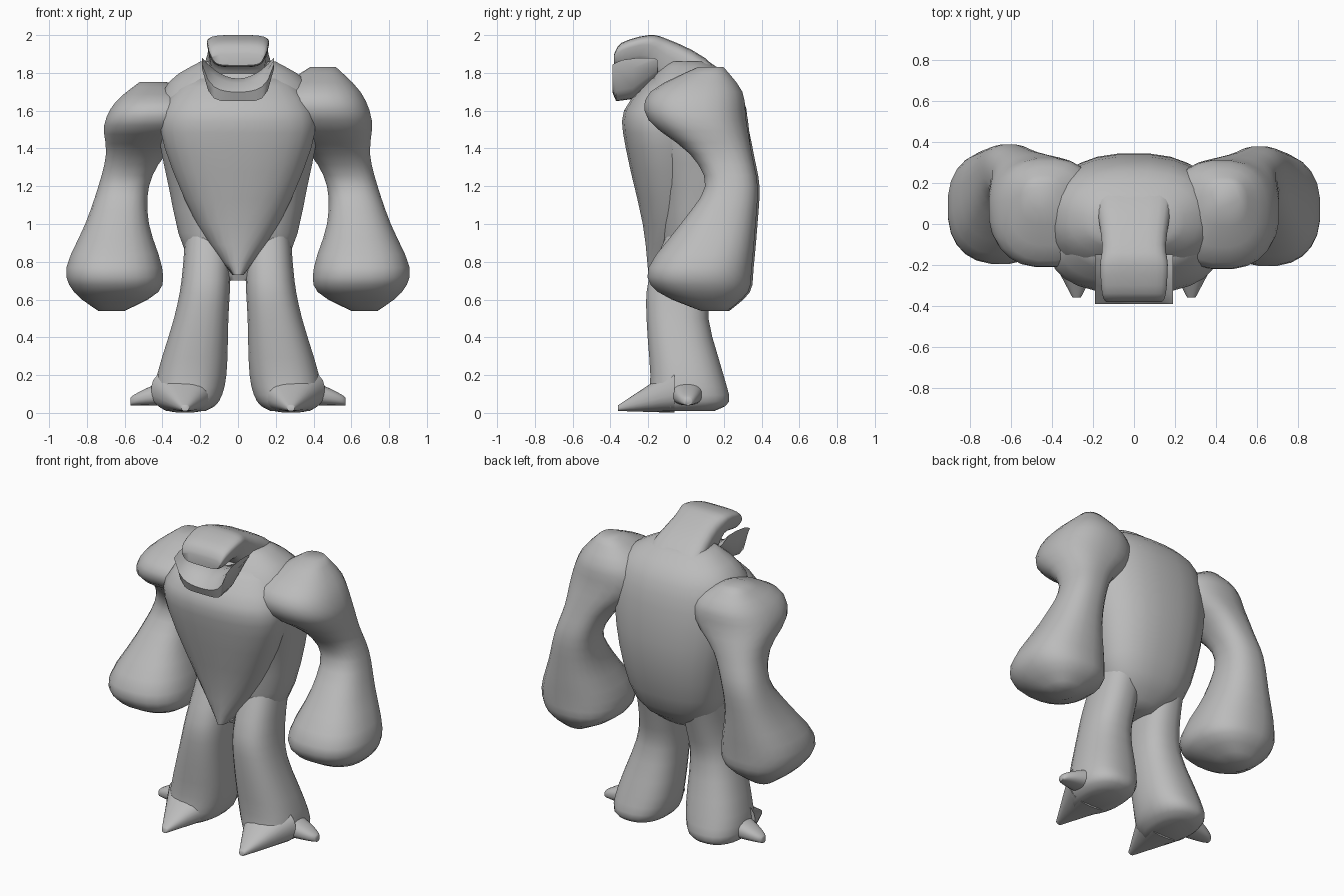
import bpy, bmesh, math

if "Cube" in bpy.data.objects:
    bpy.data.objects.remove(bpy.data.objects["Cube"], do_unlink=True)

grey = (.5, .5, .5, 1)
stone = bpy.data.materials.new("stone_grey")
stone.use_nodes = True
stone.diffuse_color = grey
for node in stone.node_tree.nodes:
    if node.type == "BSDF_PRINCIPLED":
        node.inputs["Base Color"].default_value = grey


def skin(name, loops):
    """Bridge a list of equal point loops, cap both ends and shade smooth."""
    bm = bmesh.new()
    rows = [[bm.verts.new(point) for point in loop] for loop in loops]
    for lower, upper in zip(rows, rows[1:]):
        for i in range(len(lower)):
            bm.faces.new((lower[i - 1], lower[i], upper[i], upper[i - 1]))
    bm.faces.new(rows[0])
    bm.faces.new(rows[-1])
    bmesh.ops.recalc_face_normals(bm, faces=bm.faces)
    mesh = bpy.data.meshes.new(name)
    bm.to_mesh(mesh)
    bm.free()
    mesh.materials.append(stone)
    obj = bpy.data.objects.new(name, mesh)
    bpy.context.collection.objects.link(obj)
    bpy.ops.object.select_all(action="DESELECT")
    obj.select_set(True)
    bpy.context.view_layer.objects.active = obj
    bpy.ops.object.shade_smooth_by_angle(angle=math.radians(60))


def flow(rings, steps=3):
    """Add in-between rings along a smooth spline through the given rings."""
    padded = [rings[0], *rings, rings[-1]]
    result = []
    for before, start, end, after in zip(padded, padded[1:], padded[2:], padded[3:]):
        for k in range(steps):
            s = k / steps
            result.append([
                a + s / 2 * (b - p + s * (2 * p - 5 * a + 4 * b - q
                                          + s * (3 * (a - b) + q - p)))
                for p, a, b, q in zip(before, start, end, after)])
    return result + [rings[-1]]


def loft(name, rings, axis="z", power=2.4, side=1, taper=0, adjust=None, count=24):
    """Skin rounded rings (position, a_min, a_max, b_min, b_max) along an axis."""
    loops = []
    for t, a_min, a_max, b_min, b_max in flow(rings):
        loop = []
        for k in range(count):
            angle = math.tau * (k + .5) / count
            c, s = math.cos(angle), math.sin(angle)
            u = math.copysign(abs(c) ** (2 / power), c)
            v = math.copysign(abs(s) ** (2 / power), s)
            narrow = 1 - taper * (1 - v) / 2
            a = (a_min + a_max + u * narrow * (a_max - a_min)) / 2
            b = (b_min + b_max + v * (b_max - b_min)) / 2
            x, y, z = {"x": (t, a, b), "y": (a, t, b), "z": (a, b, t)}[axis]
            if adjust:
                x, y, z = adjust(x, y, z)
            loop.append((x * side, y, z))
        loops.append(loop)
    skin(name, loops)


def symmetric(rings):
    """Turn (position, half_width, b_min, b_max) into full rings."""
    return [(t, -half, half, b_min, b_max) for t, half, b_min, b_max in rings]


def drop_shoulder(x, y, z):
    """Let the right shoulder hang a little lower than the left."""
    return x, y + .01, z - max(0, z - 1.4) * .18


# Torso with the broad rounded back
loft("torso", symmetric([
    (.7, .1, -.08, .1), (.85, .28, -.13, .25), (1.2, .37, -.17, .34),
    (1.55, .43, -.28, .33), (1.75, .37, -.2, .26), (1.86, .2, -.1, .12)]))

# Wedge-shaped chest narrowing down to the crotch
loft("chest", symmetric([
    (.73, .03, -.2, 0), (1, .22, -.23, .1), (1.4, .39, -.32, .1),
    (1.6, .4, -.33, .1), (1.77, .28, -.19, .1)]))

# Head with a heavy brow, flowing into the neck and upper back
loft("head", symmetric([
    (-.38, .15, 1.84, 1.9), (-.34, .17, 1.83, 1.96), (-.2, .18, 1.84, 2),
    (-.1, .17, 1.7, 1.98), (.1, .2, 1.55, 1.88), (.28, .22, 1.45, 1.7)]),
    axis="y", power=4, taper=.25)

# Scoop-shaped jaw: (depth, height fraction) outline, rising at the corners
outline = [(-.37, 0), (-.39, .4), (-.34, .8), (-.25, 1),
           (-.17, 1), (-.15, .8), (-.28, .1)]
jaw_loops = []
for k in range(-6, 7):
    u = abs(k) / 6
    low = 1.65 + .17 * u ** 6
    high = 1.77 + .11 * u ** 2
    jaw_loops.append([(.19 * k / 6, y, low + f * (high - low)) for y, f in outline])
skin("jaw", jaw_loops)

# Limb rings from top to bottom
arm = [(1.83, .38, .52, .06, .2), (1.7, .2, .65, -.19, .3),
       (1.55, .18, .71, -.2, .32), (1.37, .38, .7, .02, .35),
       (1.2, .47, .74, .1, .38), (1, .47, .81, -.03, .37),
       (.77, .4, .91, -.2, .35), (.64, .42, .87, -.15, .33),
       (.54, .6, .74, .08, .22)]
leg = [(.95, .04, .28, -.1, .22), (.7, .04, .3, -.2, .15),
       (.5, .05, .34, -.21, .12), (.2, .06, .43, -.19, .2),
       (.06, .1, .44, -.2, .23), (.01, .17, .38, -.17, .15)]

# Tapering toes, widening from tip to foot
spread = [0, .1, .4, 1]
front_toe = [(.3 * s - .36, .26 - .16 * s, .3 + .16 * s, .01 - .01 * s, .04 + .2 * s)
             for s in spread]
side_toe = [(.57 - .2 * s, -.01 - .08 * s ** .6, .03 + .07 * s ** .6,
             .04, .08 + .1 * s ** .8) for s in spread]

# Arms, legs and toes on both sides
for label, side, pose in (("left", 1, None), ("right", -1, drop_shoulder)):
    loft(label + "_arm", arm, side=side, adjust=pose)
    loft(label + "_leg", leg, side=side)
    loft(label + "_front_toe", front_toe, axis="y", side=side)
    loft(label + "_side_toe", side_toe, axis="x", side=side)
